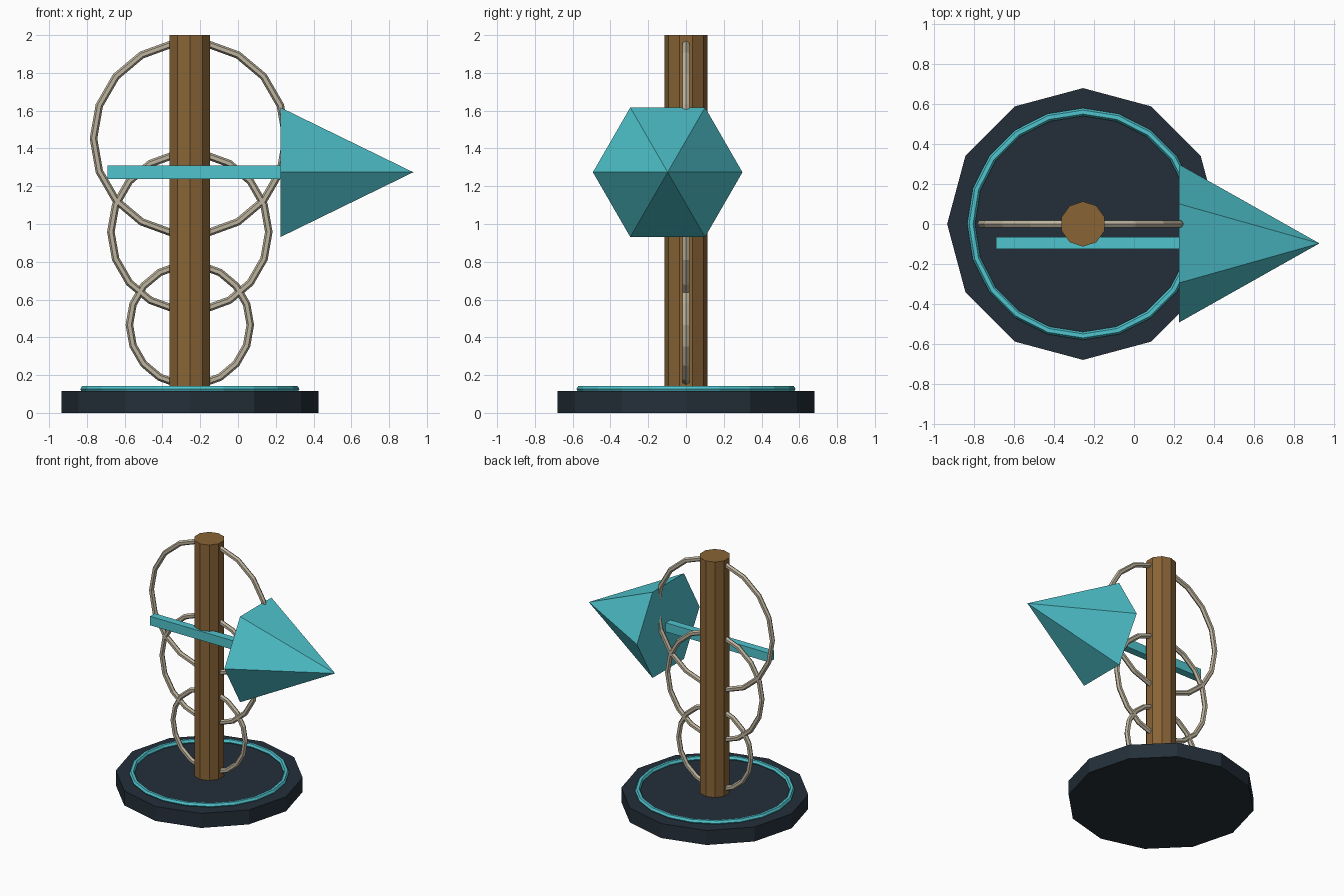
import bpy, bmesh, math
from mathutils import Matrix, Vector

if "Cube" in bpy.data.objects:
    bpy.data.objects.remove(bpy.data.objects["Cube"])

CX = -0.255  # pole axis


def material(name, rgb):
    m = bpy.data.materials.new(name)
    m.diffuse_color = (*rgb, 1)
    m.use_nodes = True
    m.node_tree.nodes["Principled BSDF"].inputs["Base Color"].default_value = m.diffuse_color
    return m


TEAL = material("teal", (0.078, 0.546, 0.61))
WOOD = material("wood brown", (0.25, 0.127, 0.037))
DARK = material("dark slate", (0.0176, 0.0284, 0.0409))
CORD = material("pale cord", (0.515, 0.456, 0.342))


def finish(name, bm, mat):
    bmesh.ops.recalc_face_normals(bm, faces=bm.faces)
    me = bpy.data.meshes.new(name)
    bm.to_mesh(me)
    bm.free()
    me.materials.append(mat)
    ob = bpy.data.objects.new(name, me)
    bpy.context.collection.objects.link(ob)
    return ob


def cone(name, mat, sides, r1, r2, depth, matrix):
    bm = bmesh.new()
    bmesh.ops.create_cone(bm, cap_ends=True, segments=sides, radius1=r1,
                          radius2=r2, depth=depth, matrix=matrix)
    bmesh.ops.remove_doubles(bm, verts=bm.verts, dist=1e-5)
    return finish(name, bm, mat)


def ring(name, mat, major, minor, segs, centre, upright, sides=6):
    bm = bmesh.new()
    loops = []
    for i in range(segs):
        a = 2 * math.pi * i / segs
        loop = []
        for j in range(sides):
            b = 2 * math.pi * j / sides
            r, h = major + minor * math.cos(b), minor * math.sin(b)
            p = Vector((r * math.cos(a), r * math.sin(a), h))
            if upright:
                p = Vector((p.x, p.z, p.y))
            loop.append(bm.verts.new(p + Vector(centre)))
        loops.append(loop)
    for i in range(segs):
        u, v = loops[i], loops[(i + 1) % segs]
        for j in range(sides):
            k = (j + 1) % sides
            bm.faces.new((u[j], v[j], v[k], u[k]))
    return finish(name, bm, mat)


# Base disc with inlaid rim ring
cone("base", DARK, 12, 0.68, 0.68, 0.116, Matrix.Translation((CX, 0, 0.058)))
ring("base_ring", TEAL, 0.56, 0.02, 20, (CX, 0, 0.126), False)

# Post
cone("post", WOOD, 10, 0.113, 0.113, 1.9, Matrix.Translation((CX, 0, 1.05)))

# Stacked upright hoops
for n, (r, z) in enumerate([(0.32, 0.466), (0.418, 0.958), (0.51, 1.453)]):
    ring(f"hoop_{n + 1}", CORD, r, 0.02, 18, (CX, 0, z), True)

# Pointer: flat bar and six-sided head
bm = bmesh.new()
bmesh.ops.create_cube(bm, size=1, matrix=Matrix.Translation((-0.225, -0.095, 1.273))
                      @ Matrix.Diagonal((0.93, 0.06, 0.072, 1)))
finish("pointer_bar", bm, TEAL)
cone("pointer_head", TEAL, 6, 0.396, 0, 0.703,
     Matrix.Translation((0.5765, -0.097, 1.274)) @ Matrix.Rotation(math.pi / 2, 4, 'Y'))
